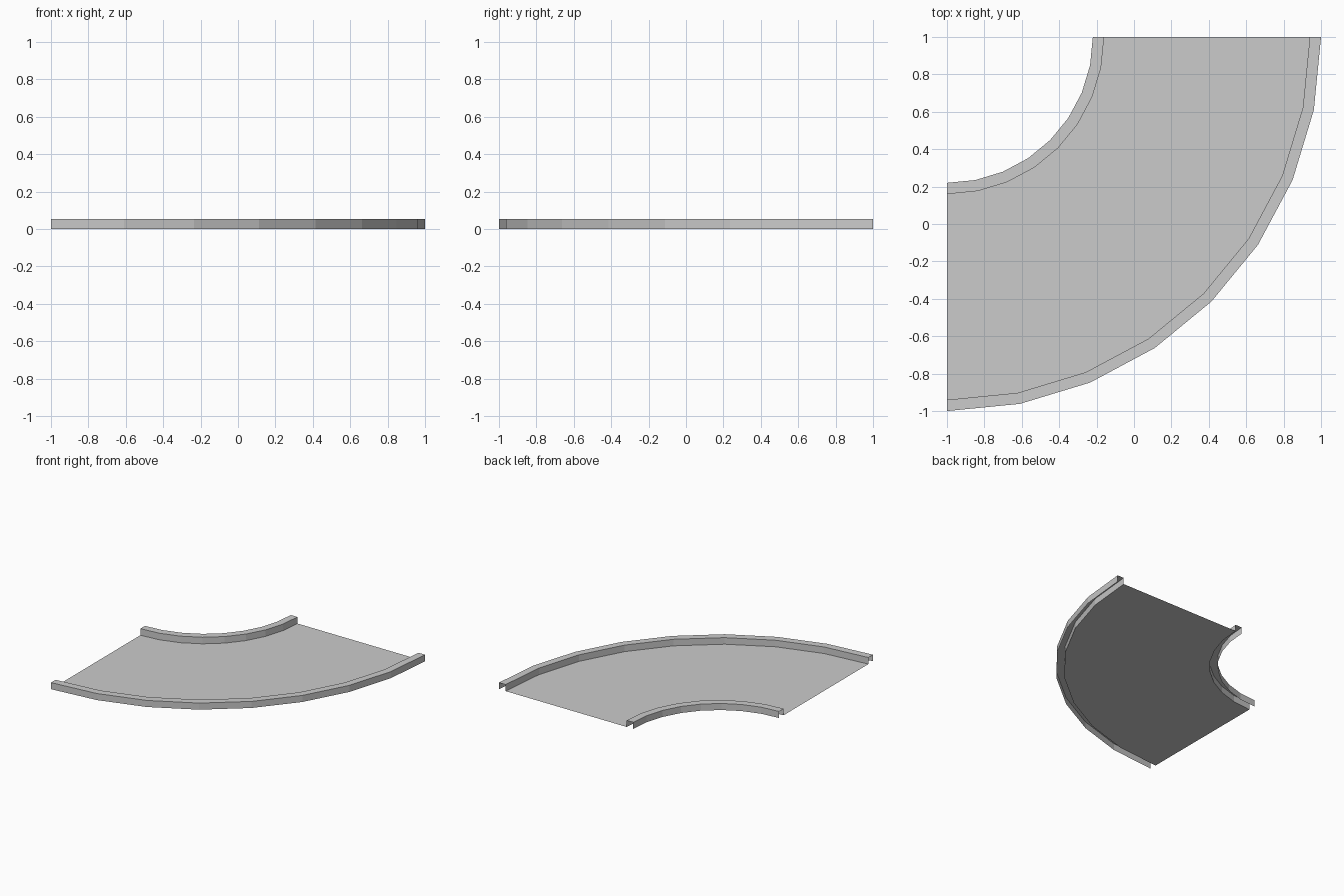
import bpy, bmesh, math
from mathutils import Vector

if "Cube" in bpy.data.objects:
    bpy.data.objects.remove(bpy.data.objects["Cube"])

CENTRE = Vector((-1, 1, 0))   # centre of the bend
STEPS = 8                     # flat facets over the quarter turn
H = 0.054                     # kerb height


def sweep(name, profile):
    """Sweep an open (radius, z) profile through the quarter turn."""
    bm = bmesh.new()
    verts = [bm.verts.new(CENTRE + Vector((r, 0, z))) for r, z in profile]
    edges = [bm.edges.new(pair) for pair in zip(verts, verts[1:])]
    bmesh.ops.spin(bm, geom=verts + edges, cent=CENTRE, axis=(0, 0, 1),
                   angle=-math.pi / 2, steps=STEPS)
    bmesh.ops.recalc_face_normals(bm, faces=bm.faces)
    # open sheets: make the horizontal faces look upwards
    bm.normal_update()
    if sum(f.normal.z for f in bm.faces) < 0:
        bmesh.ops.reverse_faces(bm, faces=bm.faces)
    mesh = bpy.data.meshes.new(name)
    bm.to_mesh(mesh)
    bm.free()
    obj = bpy.data.objects.new(name, mesh)
    bpy.context.collection.objects.link(obj)
    return obj


# Road surface between the kerbs
sweep("road_surface", [(0.84, 0), (1.94, 0)])

# Hollow kerbs, open underneath and at the ends
for name, r in (("inner_kerb", 0.78), ("outer_kerb", 1.94)):
    sweep(name, [(r, 0), (r, H), (r + 0.06, H), (r + 0.06, 0)])
